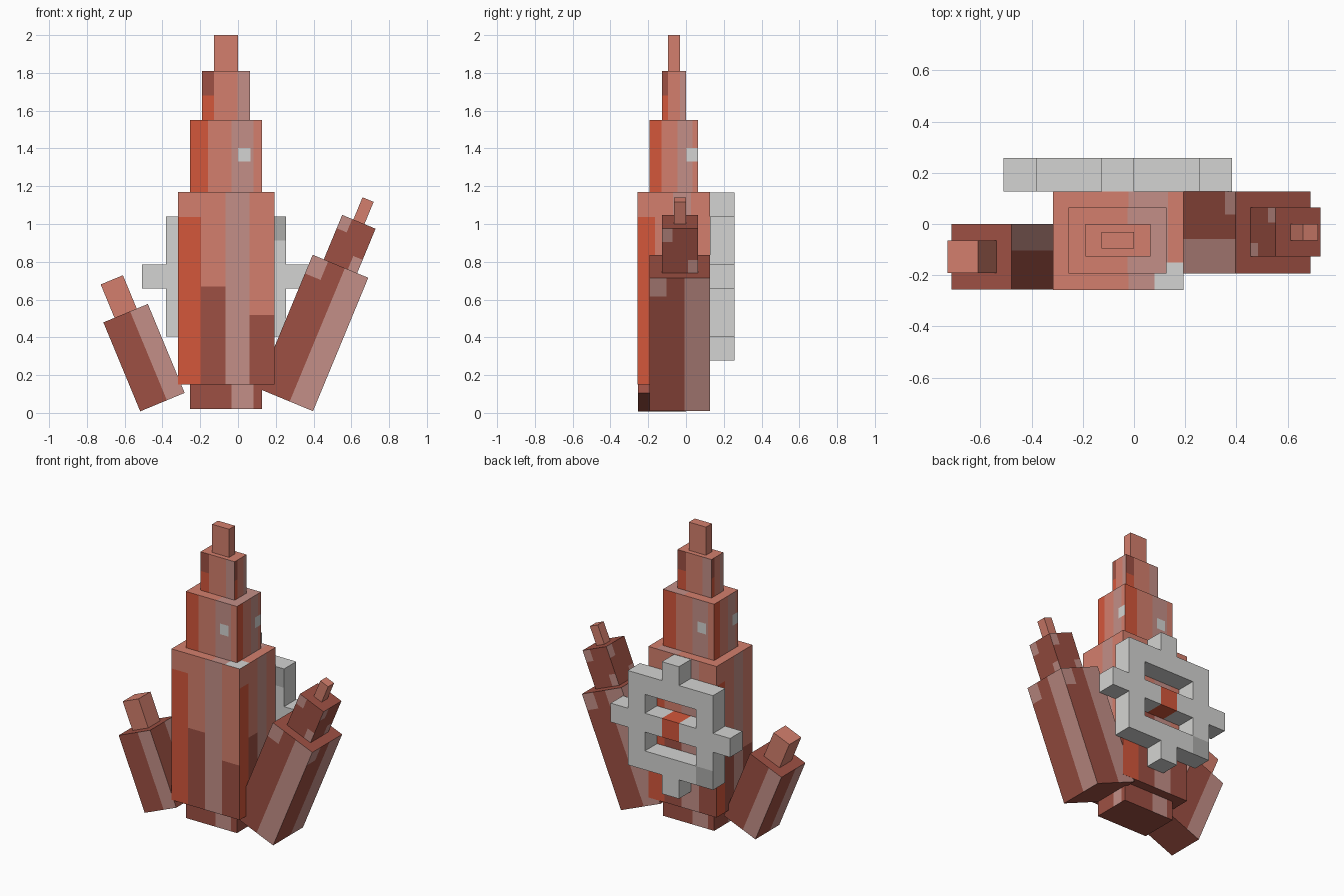
import bpy, bmesh, math
from mathutils import Matrix, Vector

cube = bpy.data.objects.get("Cube")
if cube:
    bpy.data.objects.remove(cube, do_unlink=True)

U = 0.0637  # block unit


def linear(c):
    c /= 255
    return c / 12.92 if c <= 0.04045 else ((c + 0.055) / 1.055) ** 2.4


PALETTE = {
    "bright_red": (212, 87, 59),
    "salmon": (212, 127, 109),
    "dark_red": (157, 80, 67),
    "mauve": (195, 143, 135),
    "light_grey": (212, 212, 210),
    "mid_grey": (172, 172, 170),
}
MATS = {}
for name, rgb in PALETTE.items():
    m = bpy.data.materials.new(name)
    m.use_nodes = True
    col = (*[linear(c) for c in rgb], 1)
    m.diffuse_color = col
    bsdf = m.node_tree.nodes["Principled BSDF"]
    bsdf.inputs["Base Color"].default_value = col
    bsdf.inputs["Roughness"].default_value = 0.9
    MATS[name] = m
NAMES = list(PALETTE)
RED, SALMON, DARK, MAUVE, GREY, MID = NAMES


def block(name, centre, size, base, patches=(), top=None, top_patches=(), bottom=None, lean=0):
    """Box whose four sides share patches (u0, u1, v0, v1, colour[, side]);
    u runs left to right seen from outside, v runs upwards."""
    bm = bmesh.new()
    bmesh.ops.create_cube(bm, size=1)
    cuts = [set(), set(), set()]
    for p in patches:
        for u in p[:2]:
            for axis in (0, 1):
                cuts[axis] |= {round(u, 3), round(1 - u, 3)}
        cuts[2] |= set(p[2:4])
    for p in top_patches:
        cuts[0] |= set(p[:2])
        cuts[1] |= set(p[2:4])
    for axis in range(3):
        n = Vector([float(axis == i) for i in range(3)])
        for c in sorted(cuts[axis]):
            if 0 < c < 1:
                geom = bm.verts[:] + bm.edges[:] + bm.faces[:]
                bmesh.ops.bisect_plane(bm, geom=geom, plane_co=n * (c - 0.5), plane_no=n)
    bm.normal_update()
    for f in bm.faces:
        c = f.calc_center_median() + Vector((0.5, 0.5, 0.5))
        n = f.normal
        if n.z > 0.5:
            u, v, side, rules, colour = c.x, c.y, "top", top_patches, top or base
        elif n.z < -0.5:
            u, v, side, rules, colour = 0, 0, "bottom", (), bottom or base
        else:
            v, rules, colour = c.z, patches, base
            if n.y < -0.5:
                u, side = c.x, "front"
            elif n.y > 0.5:
                u, side = 1 - c.x, "back"
            elif n.x > 0.5:
                u, side = c.y, "left"
            else:
                u, side = 1 - c.y, "right"
        for p in rules:
            if p[0] < u < p[1] and p[2] < v < p[3] and (len(p) < 6 or p[5] == side):
                colour = p[4]
        f.material_index = NAMES.index(colour)
    bmesh.ops.scale(bm, vec=size, verts=bm.verts)
    me = bpy.data.meshes.new(name)
    bm.to_mesh(me)
    bm.free()
    for n in NAMES:
        me.materials.append(MATS[n])
    ob = bpy.data.objects.new(name, me)
    ob.matrix_world = Matrix.Translation(centre) @ Matrix.Rotation(math.radians(lean), 4, "Y")
    bpy.context.collection.objects.link(ob)
    return ob


def tier(name, x0, x1, y0, y1, z0, z1, *args, **kw):
    return block(name, ((x0 + x1) / 2, (y0 + y1) / 2, (z0 + z1) / 2),
                 (x1 - x0, y1 - y0, z1 - z0), *args, **kw)


# Stepped tower
tier("tower_base", -0.255, 0.127, -0.193, 0.064, 0.02, 0.15, DARK,
     [(0.58, 0.88, 0, 1, MAUVE)])
tier("tower_body", -0.317, 0.193, -0.257, 0.127, 0.15, 1.17, SALMON,
     [(0, 0.24, 0, 0.87, RED), (0.24, 0.49, 0, 0.51, DARK),
      (0.49, 0.74, 0, 1, MAUVE), (0.74, 1, 0, 0.36, DARK)],
     top_patches=[(0.58, 0.88, 0, 1, MAUVE), (0.78, 1, 0, 0.28, GREY)], bottom=DARK)
tier("tower_middle", -0.255, 0.127, -0.193, 0.064, 1.17, 1.55, SALMON,
     [(0, 0.25, 0, 1, RED), (0.58, 0.88, 0, 1, MAUVE),
      (0.67, 0.84, 0.42, 0.61, GREY, "front"), (0.67, 0.84, 0.42, 0.61, GREY, "back"),
      (0.76, 1, 0.42, 0.61, GREY, "left"), (0.76, 1, 0.42, 0.61, GREY, "right")],
     top_patches=[(0.6, 1, 0, 1, MAUVE)])
tier("tower_upper", -0.19, 0.064, -0.127, 0, 1.55, 1.81, SALMON,
     [(0, 0.25, 0, 0.5, RED), (0, 0.25, 0.5, 1, DARK), (0.74, 1, 0, 1, MAUVE)])
tier("tower_tip", -0.127, 0, -0.095, -0.032, 1.81, 2.0, SALMON)

# Leaning crystals, each stacked along its own axis
LEAN = 22.5


def crystal(prefix, foot, lean, pieces):
    axis = Vector((math.sin(math.radians(lean)), 0, math.cos(math.radians(lean))))
    pos = Vector(foot)
    for part, width, depth, length, y, base, patches, top in pieces:
        c = pos + axis * length * U / 2
        block(f"{prefix}_{part}", (c.x, y, c.z), (width * U, depth * U, length * U),
              base, patches, top=top, lean=lean)
        pos += axis * length * U


crystal("left_crystal", (0.250, 0, 0.070), LEAN, [
    ("base", 5, 5, 12, -0.033, DARK,
     [(0.58, 1, 0, 1, MAUVE), (0, 0.28, 0.86, 1, MAUVE)], DARK),
    ("middle", 3, 3, 4, -0.032, DARK,
     [(0.72, 1, 0, 0.3, MAUVE), (0, 0.3, 0.7, 1, MAUVE)], DARK),
    ("tip", 1, 1, 2, -0.032, SALMON, [], SALMON)])
crystal("right_crystal", (-0.400, 0, 0.057), -LEAN, [
    ("base", 4, 4, 8, -0.128, DARK, [(0.6, 1, 0, 1, MAUVE)], DARK),
    ("tip", 2, 2, 3, -0.128, SALMON, [], SALMON)])

# Grey spoked frame on the back
CX, CZ, Y0, Y1, T = -0.0635, 0.722, 0.127, 0.257, U


def bar(name, x0, x1, z0, z1, colour=GREY, patches=()):
    tier(name, CX + x0 * T, CX + x1 * T, Y0, Y1, CZ + z0 * T, CZ + z1 * T, colour, patches)


bar("frame_right_rail", -5, -3, -5, 5, GREY, [(0, 1, 0, 0.2, MID, "back")])
bar("frame_left_rail", 3, 5, -5, 5, GREY, [(0, 1, 0.8, 1, MID, "front")])
for side, s in (("upper", 1), ("lower", -1)):
    bar(f"frame_{side}_bar", -3, 3, *sorted((3 * s, 5 * s)))
    bar(f"frame_{side}_stub", -1, 1, *sorted((5 * s, 7 * s)))
for side, s in (("left", 1), ("right", -1)):
    bar(f"frame_{side}_stub", *sorted((5 * s, 7 * s)), -1, 1)
    bar(f"frame_{side}_spoke", *sorted((1 * s, 3 * s)), -1, 1)
bar("frame_centre_gem", -1, 1, -1, 1, RED)
